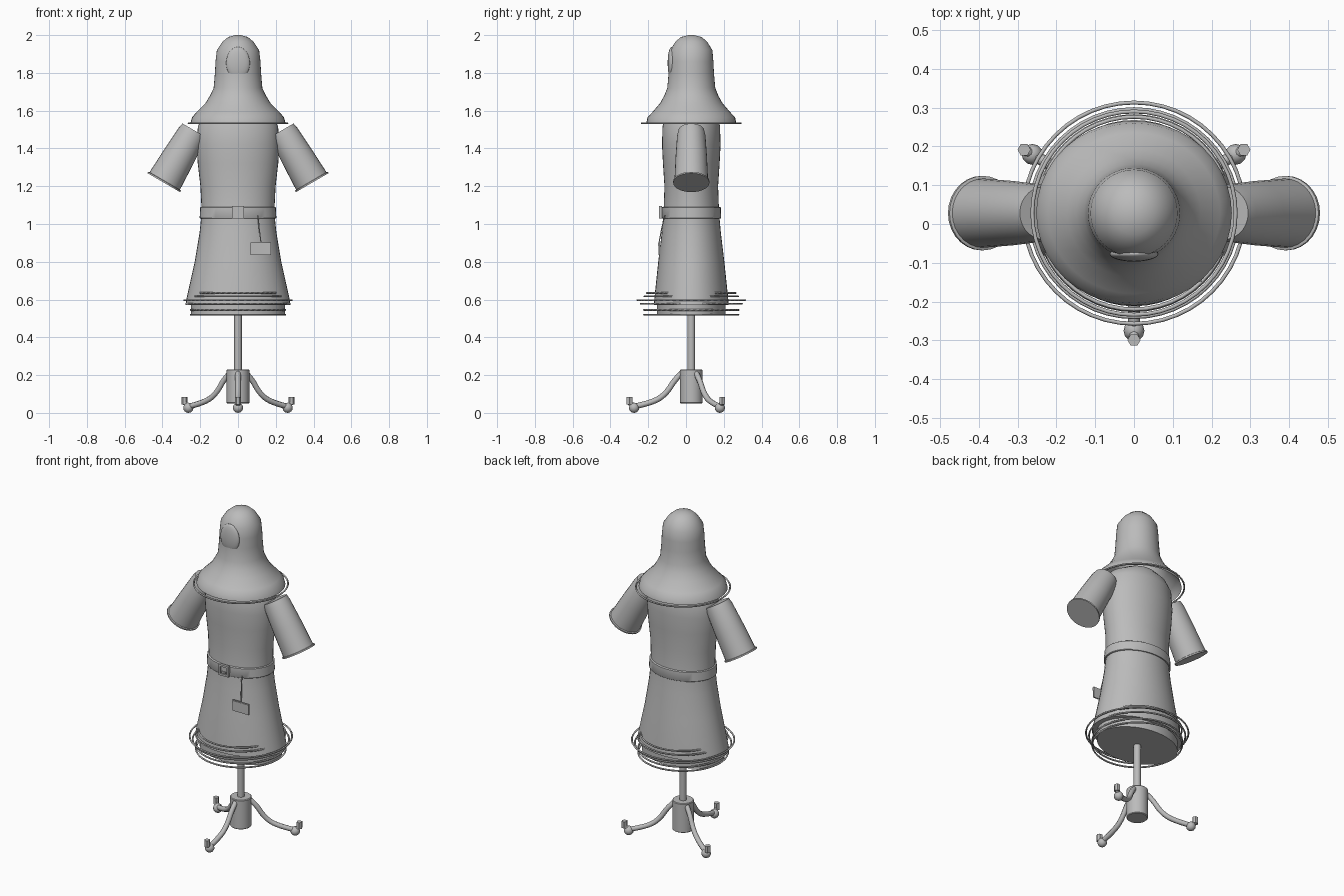
import bpy, bmesh, math
from mathutils import Vector, Matrix

if "Cube" in bpy.data.objects:
    bpy.data.objects.remove(bpy.data.objects["Cube"])

CY = 0.028  # y of the stand's axis
grey = bpy.data.materials.new("plain grey")
grey.diffuse_color = (0.5, 0.5, 0.5, 1)
grey.use_nodes = True
grey.node_tree.nodes["Principled BSDF"].inputs["Base Color"].default_value = grey.diffuse_color


def finish(bm, name, smooth=True, angle=40):
    bmesh.ops.recalc_face_normals(bm, faces=bm.faces[:])
    me = bpy.data.meshes.new(name)
    bm.to_mesh(me)
    bm.free()
    ob = bpy.data.objects.new(name, me)
    bpy.context.collection.objects.link(ob)
    me.materials.append(grey)
    if smooth:
        bpy.ops.object.select_all(action='DESELECT')
        ob.select_set(True)
        bpy.context.view_layer.objects.active = ob
        bpy.ops.object.shade_smooth_by_angle(angle=math.radians(angle))
    return ob


def loft(name, rows, n=40, caps=(True, True), matrix=None):
    """Stack of ellipses: rows of (z, x radius, y radius)."""
    bm = bmesh.new()
    rings = [[bm.verts.new((rx * math.cos(2 * math.pi * i / n),
                            ry * math.sin(2 * math.pi * i / n), z)) for i in range(n)]
             for z, rx, ry in rows]
    for a, b in zip(rings, rings[1:]):
        for i in range(n):
            j = (i + 1) % n
            bm.faces.new((a[i], a[j], b[j], b[i]))
    if caps[0]:
        bm.faces.new(rings[0][::-1])
    if caps[1]:
        bm.faces.new(rings[-1])
    bm.transform(matrix or Matrix.Translation((0, CY, 0)))
    return finish(bm, name)


def box(name, centre, size, matrix=Matrix()):
    bm = bmesh.new()
    bmesh.ops.create_cube(bm, size=1)
    bm.transform(Matrix.Translation(centre) @ matrix @ Matrix.Diagonal((*size, 1)))
    return finish(bm, name, smooth=False)


def tube(name, pts, r, cyclic=False, kind='POLY', res=2):
    cu = bpy.data.curves.new(name, 'CURVE')
    cu.dimensions = '3D'
    cu.bevel_depth, cu.bevel_resolution = r, res
    cu.use_fill_caps = True
    sp = cu.splines.new(kind)
    sp.points.add(len(pts) - 1)
    for p, co in zip(sp.points, pts):
        p.co = (*co, 1)
    sp.use_cyclic_u = cyclic
    if kind == 'NURBS':
        sp.order_u, sp.use_endpoint_u, sp.resolution_u = 3, True, 5
    sp.use_smooth = True
    cu.materials.append(grey)
    ob = bpy.data.objects.new(name, cu)
    bpy.context.collection.objects.link(ob)
    return ob


def hoop(name, z, r, thick):
    tube(name, [(r * math.cos(2 * math.pi * i / 48), CY + r * math.sin(2 * math.pi * i / 48), z)
                for i in range(48)], thick, True, res=1)


# robe, with a stepped hem and rounded shoulders
loft("robe", [(0.515, 0.25, 0.182), (0.57, 0.25, 0.182), (0.572, 0.278, 0.198), (0.6, 0.274, 0.196),
              (0.8, 0.229, 0.175), (0.95, 0.204, 0.157), (1.06, 0.192, 0.147), (1.2, 0.199, 0.142),
              (1.32, 0.213, 0.15), (1.42, 0.22, 0.155), (1.52, 0.212, 0.152), (1.57, 0.18, 0.135),
              (1.61, 0.11, 0.1)])

# hood running down into an open shoulder cape
loft("hood_cape", [(1.535, 0.252, 0.238), (1.565, 0.243, 0.232), (1.59, 0.222, 0.208),
                   (1.64, 0.172, 0.165), (1.68, 0.148, 0.143), (1.72, 0.129, 0.127),
                   (1.8, 0.122, 0.12), (1.86, 0.119, 0.117), (1.92, 0.112, 0.112),
                   (1.965, 0.082, 0.084), (1.99, 0.052, 0.055), (2.0, 0.015, 0.015)],
     caps=(False, True))
hoop("cape_hem_wire", 1.533, 0.262, 0.005)

# face panel: oval with a flat lower edge
bm = bmesh.new()
bmesh.ops.create_uvsphere(bm, u_segments=28, v_segments=16, radius=1)
bm.transform(Matrix.Translation((0, -0.077, 1.852)) @ Matrix.Diagonal((0.063, 0.02, 0.085, 1)))
for v in bm.verts:
    v.co.z = max(v.co.z, 1.773)
finish(bm, "face_panel")

# hem hoops
for k, (z, r) in enumerate([(0.52, 0.25), (0.545, 0.25), (0.577, 0.268),
                            (0.597, 0.285), (0.617, 0.248), (0.635, 0.235)]):
    hoop(f"hem_hoop_{k + 1}", z, r, 0.005)

# belt, buckle, hanging cord and tag
loft("belt", [(1.03, 0.2, 0.156), (1.033, 0.203, 0.158), (1.087, 0.2, 0.156), (1.09, 0.196, 0.152)])
for s in (-1, 1):
    box("buckle_side", (s * 0.027, -0.135, 1.062), (0.012, 0.016, 0.066))
    box("buckle_bar", (0, -0.135, 1.062 + s * 0.027), (0.044, 0.016, 0.012))
box("buckle_plate", (0, -0.131, 1.062), (0.05, 0.01, 0.05))
box("buckle_pin", (0, -0.137, 1.05), (0.026, 0.012, 0.01))
tube("tag_cord", [(0.105, -0.112, 1.045), (0.112, -0.128, 0.98), (0.122, -0.143, 0.9)], 0.003)
box("tag", (0.12, -0.142, 0.87), (0.11, 0.008, 0.066))
box("tag_fold", (0.12, -0.147, 0.892), (0.11, 0.004, 0.016))

# short flared sleeves with a cuff lip
for side, s in (("left", -1), ("right", 1)):
    top, end = Vector((s * 0.232, CY, 1.496)), Vector((s * 0.393, CY, 1.219))
    L = (end - top).length
    m = Matrix.Translation(top) @ (end - top).to_track_quat('Z', 'Y').to_matrix().to_4x4()
    loft(f"{side}_sleeve", [(0, 0.068, 0.072), (0.1 * L, 0.075, 0.078), (0.5 * L, 0.083, 0.086),
                            (L - 0.01, 0.089, 0.093), (L - 0.008, 0.096, 0.1), (L, 0.096, 0.1)],
         n=28, matrix=m)

# pole and hub
loft("pole", [(0.2, 0.02, 0.02), (0.53, 0.02, 0.02)], n=20)
loft("hub", [(0.05, 0.056, 0.056), (0.054, 0.06, 0.06), (0.226, 0.06, 0.06), (0.23, 0.056, 0.056)], n=28)

# three curved legs with ball feet and hexagonal end knobs
for k, deg in enumerate((-90, 30, 150)):
    c, s = math.cos(math.radians(deg)), math.sin(math.radians(deg))

    def at(r, z):
        return (r * c, CY + r * s, z)
    tube(f"leg_{k + 1}", [at(0.045, 0.215), at(0.085, 0.18), at(0.13, 0.105), at(0.2, 0.055),
                          at(0.305, 0.033)], 0.015, kind='NURBS')
    bm = bmesh.new()
    bmesh.ops.create_uvsphere(bm, u_segments=12, v_segments=8, radius=0.027,
                              matrix=Matrix.Translation(at(0.303, 0.027)))
    finish(bm, f"foot_ball_{k + 1}")
    tube(f"foot_link_{k + 1}", [at(0.3, 0.035), at(0.33, 0.055)], 0.013)
    loft(f"foot_knob_{k + 1}", [(0.045, 0.017, 0.017), (0.085, 0.017, 0.017)], n=6,
         matrix=Matrix.Translation(at(0.327, 0)))
